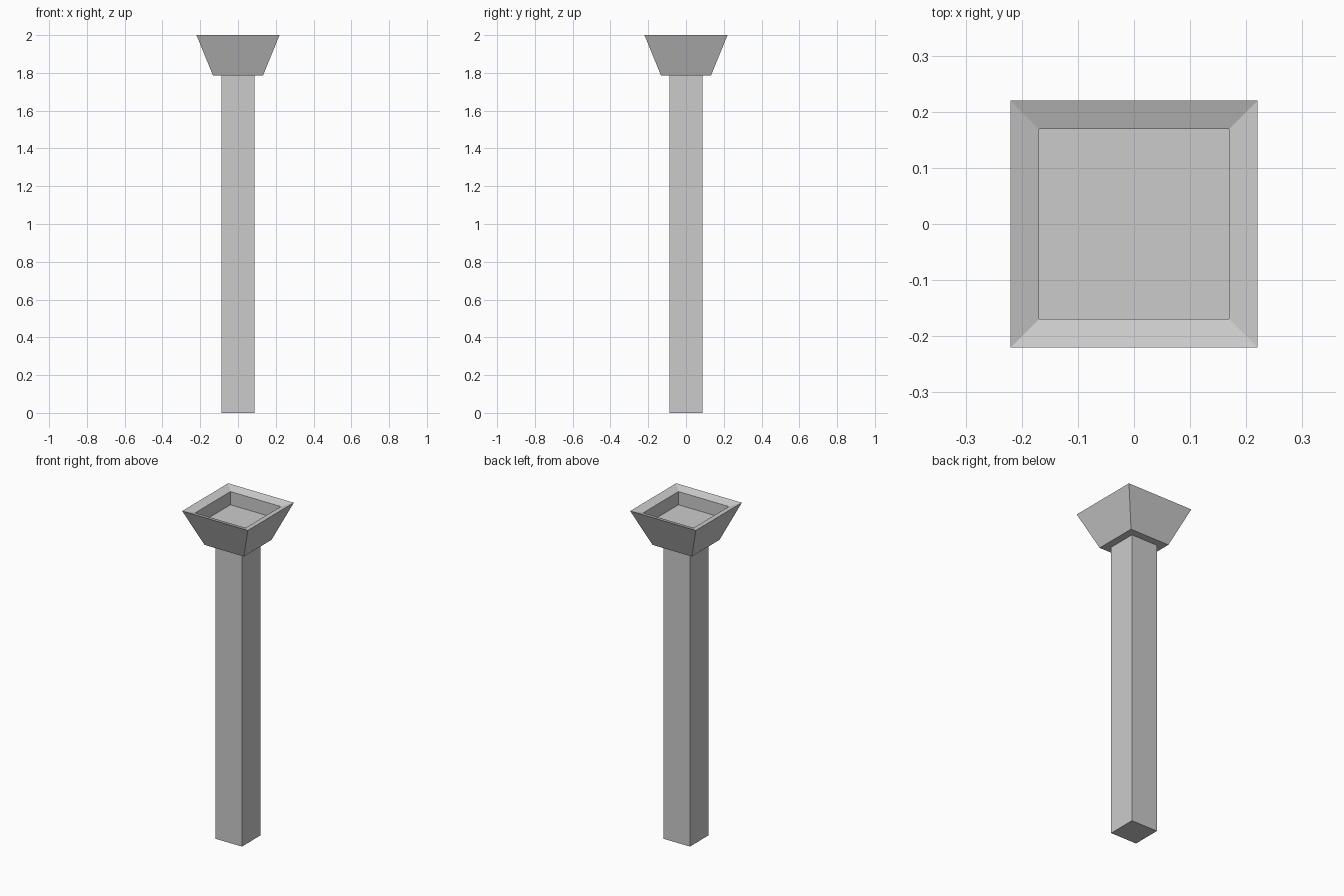
import bpy

# Remove the default cube
cube = bpy.data.objects.get("Cube")
if cube:
    bpy.data.objects.remove(cube, do_unlink=True)

# Single stone colour
GREY = (0.6, 0.6, 0.6, 1.0)
stone = bpy.data.materials.new("grey_stone")
stone.use_nodes = True
stone.diffuse_color = GREY
stone.node_tree.nodes["Principled BSDF"].inputs["Base Color"].default_value = GREY


def square_loft(name, rings):
    """Closed solid through square rings given as (half_width, z)."""
    verts = [(sx * h, sy * h, z) for h, z in rings
             for sx, sy in ((-1, -1), (1, -1), (1, 1), (-1, 1))]
    faces = [(3, 2, 1, 0)]
    for r in range(len(rings) - 1):
        for i in range(4):
            a, b = 4 * r + i, 4 * r + (i + 1) % 4
            faces.append((a, b, b + 4, a + 4))
    last = 4 * (len(rings) - 1)
    faces.append(tuple(range(last, last + 4)))
    mesh = bpy.data.meshes.new(name)
    mesh.from_pydata(verts, [], faces)
    mesh.materials.append(stone)
    mesh.update()
    obj = bpy.data.objects.new(name, mesh)
    bpy.context.collection.objects.link(obj)
    return obj


# Square shaft
square_loft("column_shaft", [(0.088, 0), (0.088, 1.785)])

# Flared capital with an inward-sloping rim and a sunken tray
square_loft("column_capital", [
    (0.132, 1.785),  # underside
    (0.22, 2.0),     # outer lip
    (0.169, 1.983),  # inner rim edge
    (0.169, 1.903),  # tray floor
])
